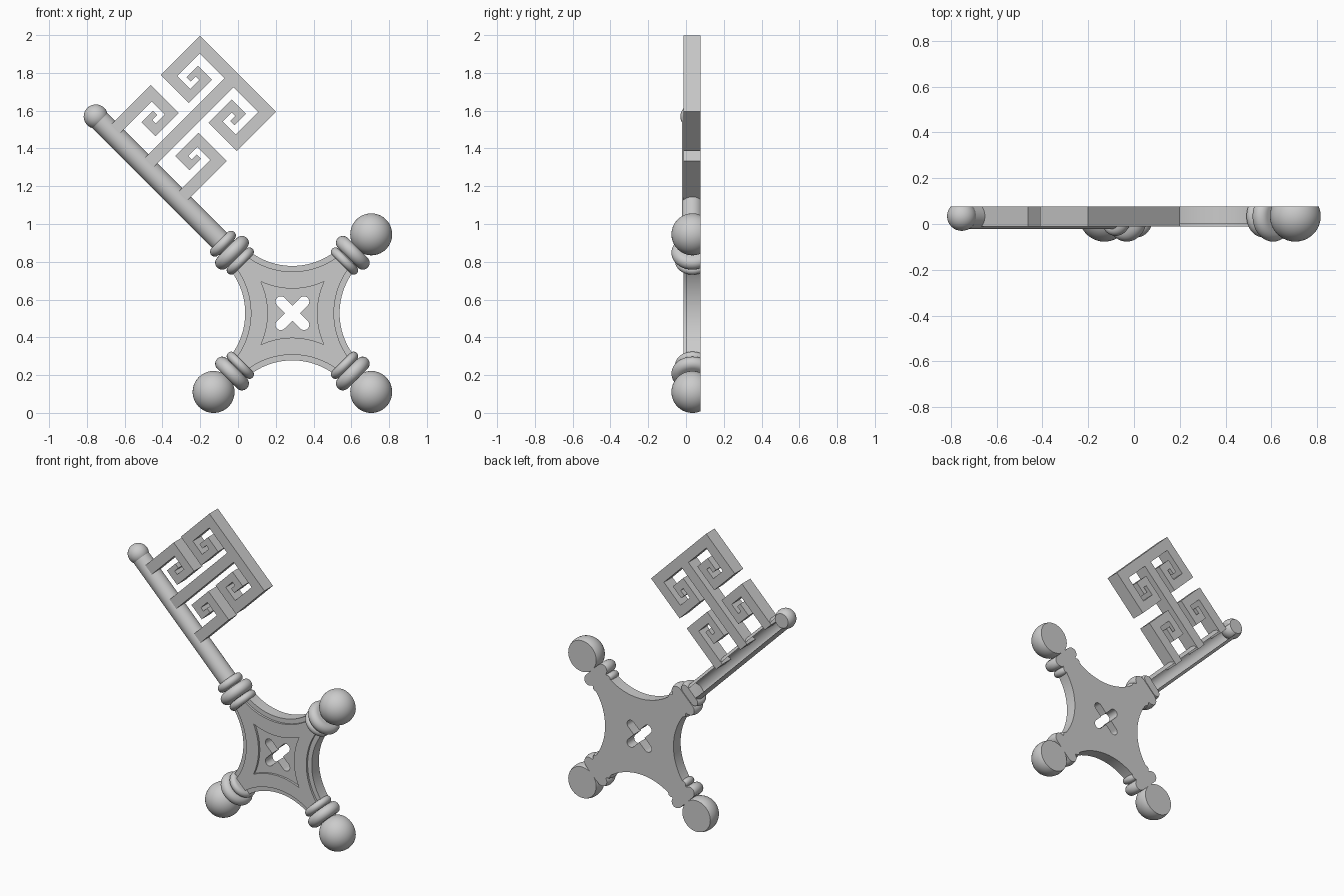
import bpy, bmesh
from math import sin, cos, pi, sqrt, radians
from mathutils import Matrix, Vector

if "Cube" in bpy.data.objects:
    bpy.data.objects.remove(bpy.data.objects["Cube"])

BACK, MID = 0.077, 0.034          # flat back plane, axis depth of round parts
# key frame: local z runs up the shaft, local x towards the bit
FRAME = Matrix.Translation((0.288, 0, 0.528)) @ Matrix.Rotation(radians(-45), 4, 'Y')


def finish(bm, name, turn=0):
    bmesh.ops.recalc_face_normals(bm, faces=bm.faces)
    me = bpy.data.meshes.new(name)
    bm.to_mesh(me)
    bm.free()
    ob = bpy.data.objects.new(name, me)
    bpy.context.collection.objects.link(ob)
    ob.matrix_world = FRAME @ Matrix.Rotation(turn, 4, 'Y')
    bpy.ops.object.select_all(action='DESELECT')
    ob.select_set(True)
    bpy.context.view_layer.objects.active = ob
    bpy.ops.object.shade_smooth_by_angle(angle=radians(35))
    return ob


def prism(name, loops, y0, y1):
    """Fill (x, z) outlines, nested ones as holes, and extrude from y0 to y1."""
    bm = bmesh.new()
    for pts in loops:
        vs = [bm.verts.new((x, y0, z)) for x, z in pts]
        for i, v in enumerate(vs):
            bm.edges.new((v, vs[i - 1]))
    bmesh.ops.triangle_fill(bm, edges=bm.edges[:], use_beauty=True, normal=(0, -1, 0))
    geo = bmesh.ops.extrude_face_region(bm, geom=bm.faces[:])['geom']
    bmesh.ops.translate(bm, vec=(0, y1 - y0, 0),
                        verts=[g for g in geo if isinstance(g, bmesh.types.BMVert)])
    return finish(bm, name)


def lathe(name, profile, turn=0):
    """Spin an (r, z) profile about the axis and slice it flat at the back."""
    bm = bmesh.new()
    vs = [bm.verts.new((r, MID, z)) for r, z in profile]
    edges = [bm.edges.new(p) for p in zip(vs, vs[1:])]
    bmesh.ops.spin(bm, geom=vs + edges, cent=(0, MID, 0), axis=(0, 0, 1),
                   angle=2 * pi, steps=48)
    bmesh.ops.remove_doubles(bm, verts=bm.verts, dist=1e-5)
    cut = bmesh.ops.bisect_plane(bm, geom=bm.verts[:] + bm.edges[:] + bm.faces[:],
                                 plane_co=(0, BACK, 0), plane_no=(0, 1, 0), clear_outer=True)
    rim = [e for e in cut['geom_cut'] if isinstance(e, bmesh.types.BMEdge)]
    bmesh.ops.edgenet_fill(bm, edges=rim)
    return finish(bm, name, turn)


def arc(r, z, radius, a0, a1, n):
    return [(r + radius * sin(a0 + (a1 - a0) * i / n),
             z + radius * cos(a0 + (a1 - a0) * i / n)) for i in range(n + 1)]


def disc(z, outer, m):
    """Profile of a solid disc with a rounded rim."""
    return [(0, z + m)] + arc(outer - m, z, m, 0, pi, 14) + [(0, z - m)]


def turn_pts(pts, a):
    return [(x * cos(a) + z * sin(a), -x * sin(a) + z * cos(a)) for x, z in pts]


def concave_square(mid, radius, half, n=24):
    """Four inward-curving sides, set at 45 degrees to the shaft."""
    side = []
    for i in range(n + 1):
        x = half * (2 * i / n - 1)
        side.append((x, mid + radius - sqrt(radius ** 2 - x ** 2)))
    if abs(side[-1][0] - side[-1][1]) < 0.004:      # sides meet in a point
        side.pop()
    out = []
    for k in range(4):
        out += turn_pts(side, pi / 4 + k * pi / 2)
    return out


# Bow plate with pierced cross
cross = []
for k in range(4):
    cross += turn_pts([(-0.028, 0.028)] + arc(0, 0.087, 0.028, -pi / 2, pi / 2, 12), k * pi / 2)
prism('bow_plate', [concave_square(0.25, 0.37, 0.27), cross], 0.002, BACK)

# Raised band around the sunken panel
panel = concave_square(0.13, 0.395, 0.167)
prism('bow_raised_band', [concave_square(0.22, 0.40, 0.25), panel], -0.012, 0.004)

# Collars and ball ends on the corners
for k in range(4):
    t = k * pi / 2
    lathe('inner_ring', disc(0.39, 0.092, 0.024), t)
    lathe('collar', disc(0.452, 0.111, 0.037), t)
    if k:
        lathe('ball_end', arc(0, 0.59, 0.111, 0, pi, 28), t)
    else:
        lathe('outer_ring', disc(0.52, 0.086, 0.026), t)

# Shaft with rounded tip
lathe('shaft', [(0, 0.45), (0.056, 0.45), (0.056, 1.44)])
lathe('shaft_tip', arc(0, 1.472, 0.064, 0, pi, 24))

# Bit: fret pattern, (a, b) measured from its centre across and along
S0, T0 = 1.10, 0.361
fret = [(0.285, 0.037), (0.074, 0.037), (0.074, 0.212), (0.18, 0.212), (0.18, 0.125),
        (0.148, 0.125), (0.148, 0.163), (0.122, 0.163), (0.122, 0.095), (0.219, 0.095)]


def bit(name, pts):
    prism(name, [[(T0 + b, S0 + a) for a, b in pts]], -0.012, BACK)


half = [(0.285, 0.332)] + fret + [(0.219, 0.265), (0.034, 0.265), (0.034, -0.34)]
bit('bit_stem_and_upper_frets', half + [(-a, b) for a, b in reversed(half)])
lower = [(0.285, 0.34)] + fret + [(0.219, 0.34)]
for s in (1, -1):
    bit('bit_lower_fret', [(s * a, -b) for a, b in lower])
